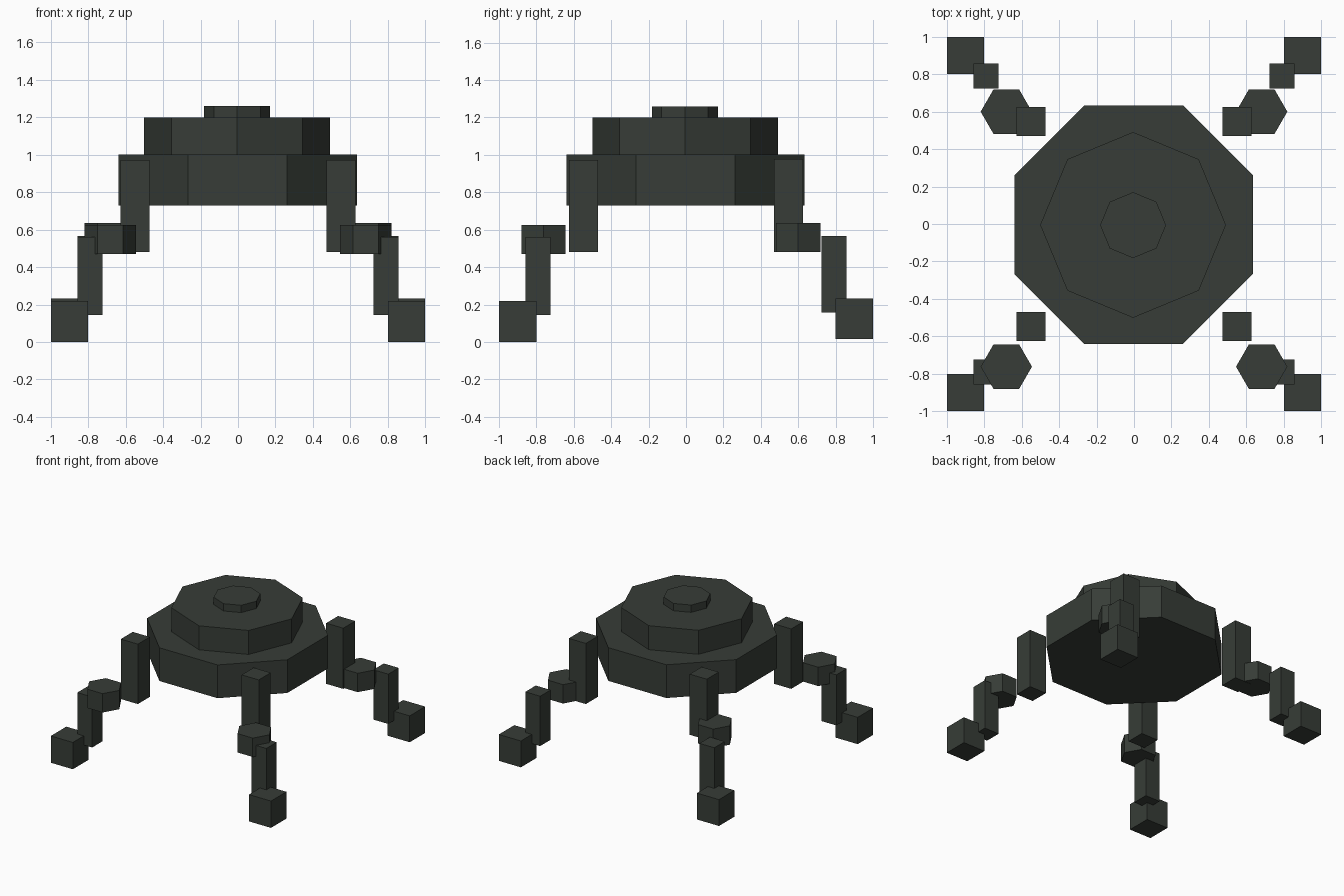
import bpy, bmesh, math
from mathutils import Matrix, Vector

if "Cube" in bpy.data.objects:
    bpy.data.objects.remove(bpy.data.objects["Cube"])

# One dark green-grey paint for the whole machine
paint = bpy.data.materials.new("dark green grey")
paint.diffuse_color = (0.038, 0.046, 0.038, 1)
paint.use_nodes = True
paint.node_tree.nodes["Principled BSDF"].inputs["Base Color"].default_value = paint.diffuse_color


def finish(name, bm):
    mesh = bpy.data.meshes.new(name)
    bm.to_mesh(mesh)
    bm.free()
    mesh.materials.append(paint)
    obj = bpy.data.objects.new(name, mesh)
    bpy.context.collection.objects.link(obj)


def prism(name, sides, radius, x, y, z0, z1, turn=0.0):
    bm = bmesh.new()
    place = Matrix.Translation((x, y, (z0 + z1) / 2)) @ Matrix.Rotation(turn, 4, 'Z')
    bmesh.ops.create_cone(bm, cap_ends=True, segments=sides, radius1=radius,
                          radius2=radius, depth=z1 - z0, matrix=place)
    finish(name, bm)


def box(name, x, y, width, z0, z1):
    bm = bmesh.new()
    size = Matrix.Diagonal(Vector((width, width, z1 - z0, 1)))
    bmesh.ops.create_cube(bm, size=1, matrix=Matrix.Translation((x, y, (z0 + z1) / 2)) @ size)
    finish(name, bm)


# Stacked octagonal body
prism("body_base", 8, 0.637 / math.cos(math.pi / 8), -0.002, -0.003, 0.73, 1.003, math.pi / 8)
prism("body_upper", 8, 0.496, -0.005, -0.005, 1.003, 1.2)
prism("top_hatch", 8, 0.176, -0.005, -0.006, 1.2, 1.26)

# Four legs; the rear pair sits slightly higher and has its knees further in
for end, sy, lift, knee_y in (("front", -1, 0.0, -0.762), ("back", 1, 0.012, 0.6)):
    for side, sx in (("left", -1), ("right", 1)):
        tag = f"{end}_{side}_"
        box(tag + "upper_leg", sx * 0.549, sy * 0.548, 0.155, 0.48, 0.972 + lift * 0.5)
        prism(tag + "knee", 6, 0.137, sx * 0.682, knee_y, 0.47 + lift, 0.625 + lift, math.pi / 2)
        box(tag + "lower_leg", sx * 0.791, sy * 0.791, 0.135, 0.145 + lift, 0.56 + lift * 0.5)
        box(tag + "foot", sx * 0.9, sy * 0.9, 0.2, lift * 1.3, 0.22 + lift)
